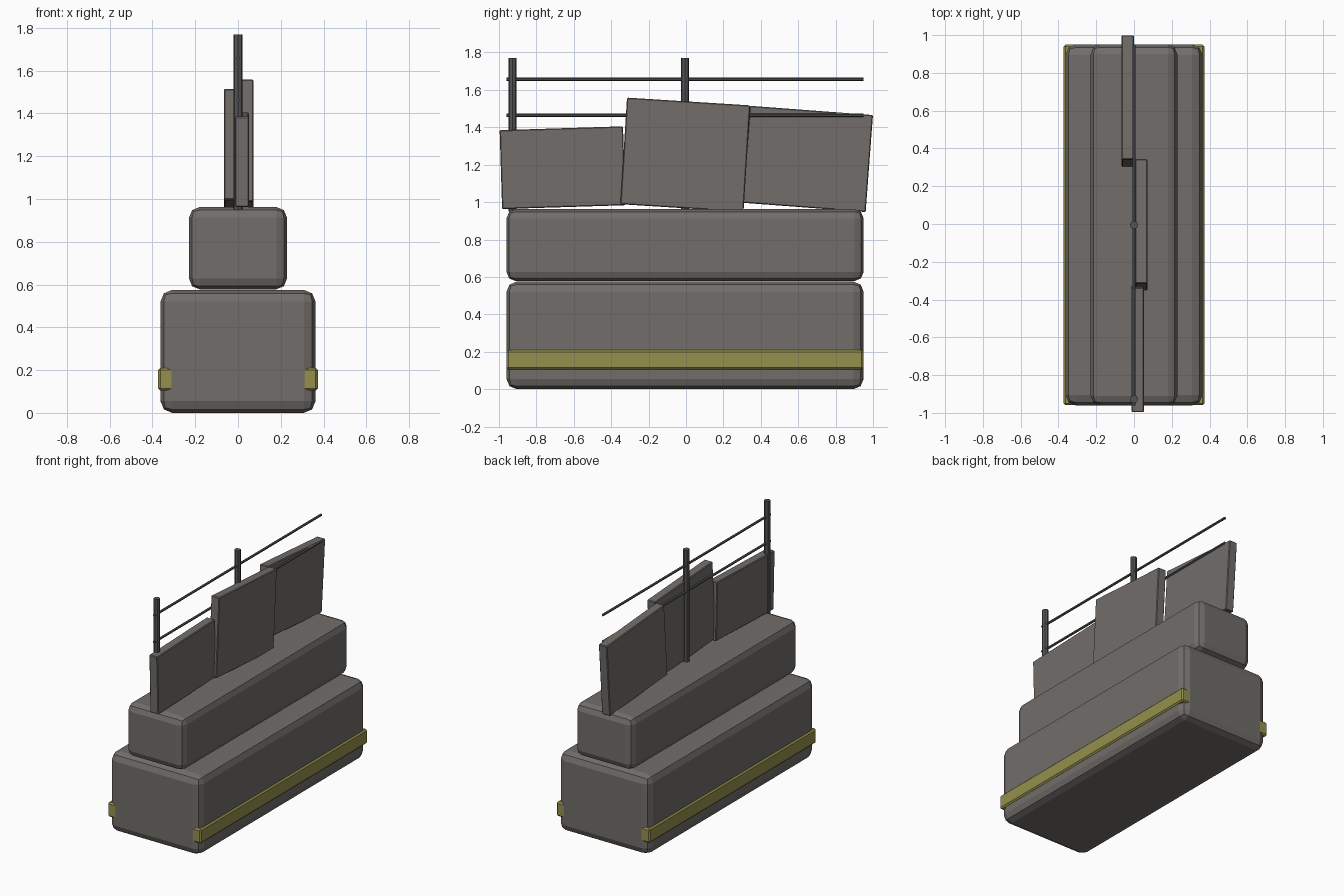
import bpy, math

if "Cube" in bpy.data.objects:
    bpy.data.objects.remove(bpy.data.objects["Cube"])


def material(name, rgb):
    m = bpy.data.materials.new(name)
    m.diffuse_color = (*rgb, 1)
    m.use_nodes = True
    m.node_tree.nodes["Principled BSDF"].inputs["Base Color"].default_value = m.diffuse_color
    return m


concrete = material("concrete grey", (0.168, 0.155, 0.143))
paint = material("faded yellow", (0.30, 0.28, 0.075))
steel = material("dark steel", (0.09, 0.09, 0.088))

YC = -0.005    # centre of the barrier along its length
LENGTH = 1.91


def block(name, size, loc, bevel, mat, segments=2, tilt=0.0):
    bpy.ops.mesh.primitive_cube_add(size=1, location=loc)
    o = bpy.context.object
    o.name = name
    o.scale = size
    bpy.ops.object.transform_apply(location=False, rotation=False, scale=True)
    o.rotation_euler.x = math.radians(tilt)
    b = o.modifiers.new("edge", 'BEVEL')
    b.width = bevel
    b.segments = segments
    o.data.materials.append(mat)
    return o


def rod(name, radius, length, loc, sides, along_y=False):
    bpy.ops.mesh.primitive_cylinder_add(vertices=sides, radius=radius, depth=length, location=loc)
    o = bpy.context.object
    o.name = name
    if along_y:
        o.rotation_euler.x = math.pi / 2
    o.data.materials.append(steel)
    return o


# Stepped concrete base
block("lower_block", (0.725, LENGTH, 0.575), (0, YC, 0.2875), 0.055, concrete)
block("upper_block", (0.458, LENGTH, 0.385), (0, YC, 0.77), 0.05, concrete)

# Painted band, its ends just behind the end faces of the base
block("yellow_band", (0.746, LENGTH - 0.002, 0.105), (0, YC, 0.157), 0.01, paint, 1)

# Crooked panels standing on top: centre x, y, z, height, tilt
panels = [(0.019, -0.66, 1.184, 0.422, 1.8),
          (0.039, -0.004, 1.253, 0.571, -3.6),
          (-0.033, 0.651, 1.231, 0.52, -4.3)]
for i, (x, y, z, h, tilt) in enumerate(panels):
    block(f"panel_{i + 1}", (0.066, 0.66, h), (x, y, z), 0.005, concrete, 1, tilt)

# Fence posts
for i, y in enumerate((-0.927, YC)):
    rod(f"fence_post_{i + 1}", 0.022, 0.82, (0, y, 1.36), 8)

# Fence rails
for i, z in enumerate((1.465, 1.657)):
    rod(f"fence_rail_{i + 1}", 0.009, LENGTH, (0, YC, z), 6, True)
